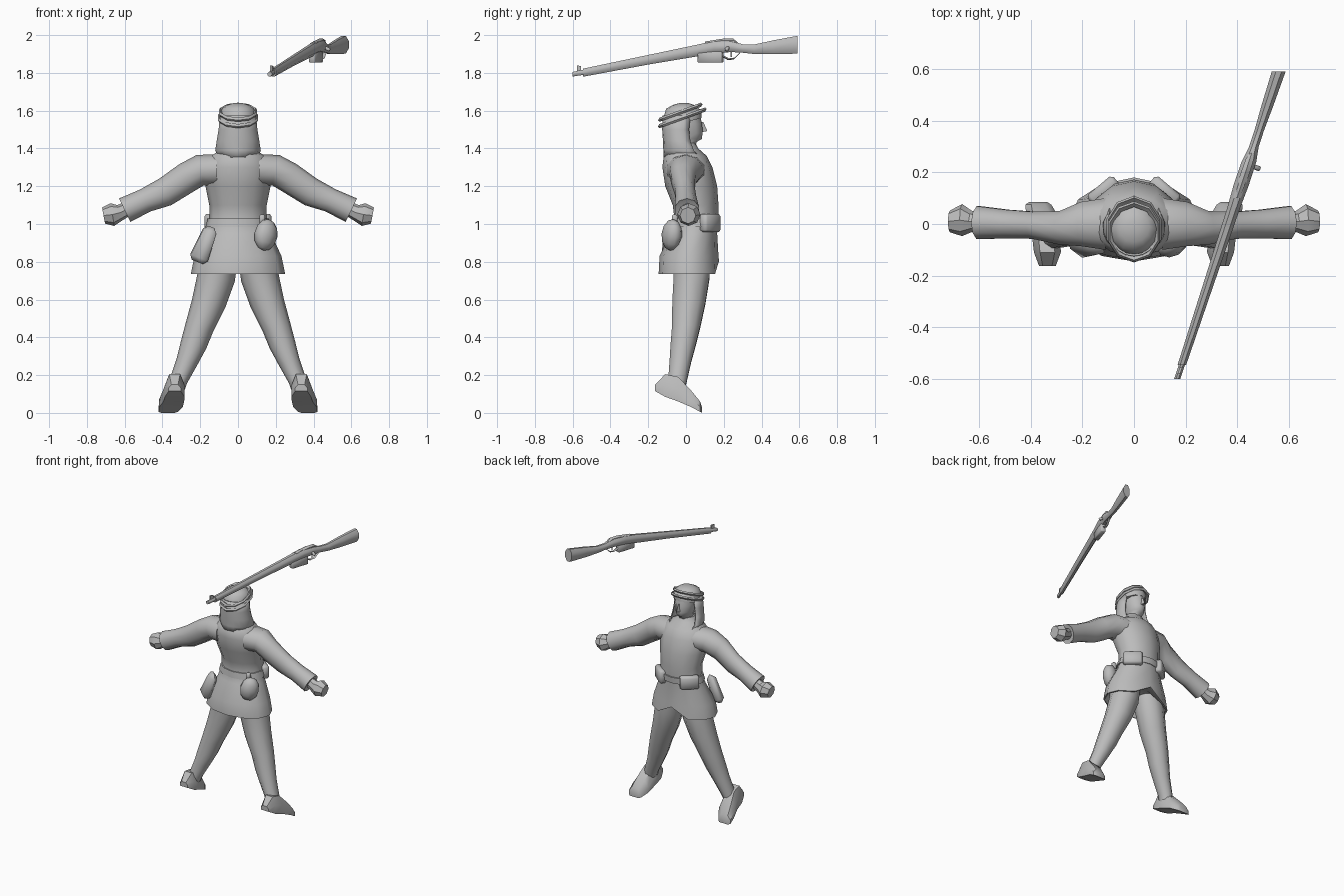
import bpy, bmesh, math
from mathutils import Vector, Matrix

grey = bpy.data.materials.new("plain grey")
grey.diffuse_color = (0.5, 0.5, 0.5, 1)


def finish(name, bm, angle=50):
    bmesh.ops.recalc_face_normals(bm, faces=bm.faces[:])
    me = bpy.data.meshes.new(name)
    bm.to_mesh(me)
    bm.free()
    me.materials.append(grey)
    ob = bpy.data.objects.new(name, me)
    bpy.context.collection.objects.link(ob)
    bpy.ops.object.select_all(action='DESELECT')
    ob.select_set(True)
    bpy.context.view_layer.objects.active = ob
    bpy.ops.object.shade_smooth_by_angle(angle=math.radians(angle))
    return ob


def loft(name, rings, closed=True, caps=True, angle=50, side=1):
    """Skin a list of point rings; side=-1 mirrors across x."""
    bm = bmesh.new()
    rows = [[bm.verts.new((p[0] * side, p[1], p[2])) for p in r] for r in rings]
    n = len(rows[0])
    for a, b in zip(rows, rows[1:]):
        for i in range(n if closed else n - 1):
            j = (i + 1) % n
            bm.faces.new((a[i], a[j], b[j], b[i]))
    if caps:
        bm.faces.new(rows[0])
        bm.faces.new(rows[-1])
    return finish(name, bm, angle)


def ring(c, u, v, n=10, start=0.0, sweep=2 * math.pi, closed=True):
    c, u, v = Vector(c), Vector(u), Vector(v)
    k = n if closed else n - 1
    return [c + u * math.cos(start + sweep * i / k) + v * math.sin(start + sweep * i / k)
            for i in range(n)]


def level(z, rx, yb, yf, n=12, **kw):
    return ring((0, (yb + yf) / 2, z), (rx, 0, 0), (0, (yf - yb) / 2, 0), n, **kw)


def block(name, size, loc, rot=(0, 0, 0), bevel=0.012, taper=1.0):
    bm = bmesh.new()
    bmesh.ops.create_cube(bm, size=1)
    for v in bm.verts:
        if v.co.z > 0:
            v.co.x *= taper
            v.co.y *= taper
        v.co = Vector((v.co.x * size[0], v.co.y * size[1], v.co.z * size[2]))
    if bevel:
        bmesh.ops.bevel(bm, geom=bm.edges[:], offset=bevel, segments=1, affect='EDGES')
    m = Matrix.Translation(loc)
    for ang, ax in zip(rot, 'XYZ'):
        m = m @ Matrix.Rotation(math.radians(ang), 4, ax)
    bm.transform(m)
    return finish(name, bm)


# Coat: flared skirt, narrow waist, shoulders and collar
coat = [level(*r) for r in [
    (0.80, 0.19, -0.10, 0.13), (0.735, 0.24, -0.14, 0.165), (0.735, 0.25, -0.145, 0.175),
    (0.83, 0.23, -0.14, 0.172), (0.95, 0.175, -0.08, 0.165), (1.02, 0.152, -0.06, 0.17),
    (1.10, 0.152, -0.07, 0.172), (1.20, 0.172, -0.11, 0.165), (1.30, 0.18, -0.125, 0.14),
    (1.36, 0.145, -0.118, 0.11), (1.40, 0.08, -0.08, 0.065), (1.43, 0.06, -0.06, 0.05)]]
for r in coat[1:3]:          # front slit in the hem
    r[3].z += 0.07
loft("coat", coat)
loft("belt", [level(0.985, 0.166, -0.07, 0.172), level(0.985, 0.172, -0.075, 0.176),
              level(1.03, 0.16, -0.07, 0.18), level(1.03, 0.15, -0.062, 0.17)], caps=False)

for s, tag in ((1, "right"), (-1, "left")):
    # Sleeve and fist
    arm = [((0.11, 0.00, 1.285), (0.00, 0, 0.085), 0.105), ((0.20, 0.00, 1.285), (0.02, 0, 0.08), 0.09),
           ((0.28, -0.015, 1.24), (0.03, 0, 0.077), 0.068), ((0.385, -0.005, 1.17), (0.032, 0, 0.07), 0.055),
           ((0.49, 0.0, 1.125), (0.028, 0, 0.058), 0.058), ((0.60, 0.005, 1.073), (0.03, 0, 0.062), 0.067),
           ((0.595, 0.005, 1.075), (0.02, 0, 0.042), 0.045)]
    loft(tag + "_sleeve", [ring(c, u, (0, w, 0), 10) for c, u, w in arm], side=s)
    fist = [((0.585, 0.01, 1.08), (0.015, 0, 0.035), 0.035), ((0.625, 0.01, 1.06), (0.015, 0, 0.04), 0.04),
            ((0.665, 0.015, 1.05), (0.01, 0, 0.06), 0.062), ((0.712, 0.01, 1.045), (0.008, 0, 0.043), 0.042)]
    loft(tag + "_hand", [ring(c, u, (0, w, 0), 8) for c, u, w in fist], side=s, angle=35)
    # Leg
    leg = [(0.095, 0.025, 0.84, 0.095, 0.105), (0.115, 0.03, 0.72, 0.098, 0.10),
           (0.155, 0.015, 0.58, 0.088, 0.092), (0.205, 0.0, 0.45, 0.074, 0.078),
           (0.235, -0.015, 0.36, 0.068, 0.07), (0.27, -0.03, 0.27, 0.056, 0.06),
           (0.315, -0.045, 0.17, 0.046, 0.052), (0.33, -0.055, 0.12, 0.043, 0.05)]
    loft(tag + "_leg", [ring((x, y, z), (a, 0, 0.25 * a), (0, b, 0), 10) for x, y, z, a, b in leg], side=s)
    # Shoe pointing down and forward: x, y, top z, bottom z, half width
    shoe = [(0.335, -0.163, 0.15, 0.115, 0.032), (0.335, -0.11, 0.205, 0.085, 0.052),
            (0.34, -0.04, 0.19, 0.06, 0.055), (0.355, 0.03, 0.115, 0.03, 0.062),
            (0.37, 0.075, 0.06, 0.005, 0.05), (0.37, 0.085, 0.03, 0.0, 0.035)]
    loft(tag + "_shoe", [[(x - w, y, b), (x + w, y, b), (x + w, y, (t + b) / 2),
                          (x + w * 0.55, y, t), (x - w * 0.55, y, t), (x - w, y, (t + b) / 2)]
                         for x, y, t, b, w in shoe], side=s, angle=40)
    # Belt pouch
    block(tag + "_pouch", (0.13, 0.055, 0.095), (0.118 * s, 0.128, 1.005), (0, 0, -40 * s))

# Canteen on the right hip, bag on the left
bm = bmesh.new()
bmesh.ops.create_uvsphere(bm, u_segments=10, v_segments=6, radius=1)
bm.transform(Matrix.Translation((0.148, -0.075, 0.942)) @ Matrix.Rotation(math.radians(32), 4, 'Z')
             @ Matrix.Rotation(math.radians(12), 4, 'Y') @ Matrix.Diagonal((0.066, 0.05, 0.085, 1)))
finish("canteen", bm)
block("canteen_cap", (0.03, 0.03, 0.05), (0.128, -0.06, 1.025), bevel=0.006)
block("hip_bag", (0.115, 0.07, 0.20), (-0.178, -0.085, 0.892), (0, 22, -35), 0.025, 0.75)

# Head, nose and face
loft("head", [level(*r, n=10) for r in [
    (1.40, 0.05, -0.06, 0.05), (1.435, 0.05, -0.06, 0.06), (1.45, 0.052, -0.08, 0.088),
    (1.48, 0.066, -0.09, 0.092), (1.53, 0.072, -0.1, 0.09), (1.59, 0.07, -0.1, 0.075)]])
loft("nose", [[(-0.014, 0.08, 1.485), (0.014, 0.08, 1.485), (0, 0.113, 1.492)],
              [(-0.006, 0.08, 1.54), (0.006, 0.08, 1.54), (0, 0.092, 1.54)]])

# Headcloth: closed crown, tilted up toward the face
crown = [level(*r) for r in [(1.54, 0.094, -0.125, 0.083), (1.585, 0.095, -0.122, 0.082),
                             (1.61, 0.085, -0.105, 0.07), (1.63, 0.06, -0.07, 0.045),
                             (1.64, 0.025, -0.035, 0.015)]]
for r in crown[:2]:
    for p in r:
        p.z += 0.25 * p.y
loft("headcloth_crown", crown)
# Open drape around the back and sides, with flaps ending in front of the shoulders
arc = dict(n=13, start=math.radians(-212), sweep=math.radians(244), closed=False)
drape = [level(*r, **arc) for r in [
    (1.575, 0.096, -0.125, 0.07), (1.50, 0.104, -0.126, 0.06), (1.44, 0.114, -0.122, 0.068),
    (1.39, 0.122, -0.12, 0.09), (1.345, 0.108, -0.118, 0.13)]]
for i in (0, 2, 4, 8, 10, 12):
    drape[-1][i].z += 0.015
cloth = loft("headcloth_drape", drape, closed=False, caps=False)
thick = cloth.modifiers.new("thickness", 'SOLIDIFY')
thick.thickness = 0.008
thick.offset = -1

# Two tilted cord rings around the crown
for name, z, y, a, b in (("lower_cord", 1.562, -0.02, 0.104, 0.121), ("upper_cord", 1.592, -0.03, 0.098, 0.11)):
    sec = [(0, -0.011), (0.008, 0.0), (0, 0.011), (-0.014, 0.0), (0, -0.011)]
    loft(name, [ring((0, y, z + h), (a + d, 0, 0), (0, b + d, 0.36 * (b + d)), 10, start=math.pi / 10)
                for d, h in sec], caps=False, angle=30)


# Rifle: everything is placed along one slanting line
def gun_x(y):
    return 0.365 + 0.33 * y


def gun_part(name, stations, n=8, dx=0, angle=45):
    """stations: y, bottom z, top z, half width"""
    loft(name, [ring((gun_x(y) + dx, y, (b + t) / 2), (w, 0, 0), (0, 0, (t - b) / 2), n, start=math.pi / n)
                for y, b, t, w in stations], angle=angle)


gun_part("rifle_body", [
    (-0.545, 1.778, 1.824, 0.018), (-0.2, 1.842, 1.897, 0.023), (0.06, 1.885, 1.952, 0.027),
    (0.15, 1.90, 1.972, 0.032), (0.24, 1.908, 1.972, 0.031), (0.30, 1.905, 1.953, 0.02),
    (0.36, 1.898, 1.952, 0.02), (0.46, 1.896, 1.975, 0.025), (0.59, 1.898, 2.0, 0.029)])
gun_part("muzzle", [(-0.6, 1.78, 1.806, 0.013), (-0.53, 1.79, 1.82, 0.013)])
gun_part("front_sight", [(-0.578, 1.79, 1.847, 0.007), (-0.555, 1.79, 1.845, 0.007)], 4)
gun_part("bolt_housing", [(0.10, 1.93, 1.966, 0.018), (0.20, 1.945, 1.982, 0.02),
                          (0.25, 1.945, 1.982, 0.018), (0.275, 1.94, 1.96, 0.012)], 6)
yaw = -math.degrees(math.atan(0.33))
block("magazine", (0.036, 0.135, 0.06), (gun_x(0.13) + 0.004, 0.13, 1.885), (0, 0, yaw), 0.004)
block("bolt_handle", (0.045, 0.018, 0.018), (gun_x(0.22) + 0.03, 0.22, 1.93), (0, 25, yaw), 0.004)
# Trigger guard bar
guard = [(0.195, 1.888), (0.225, 1.872), (0.255, 1.876), (0.285, 1.905)]
loft("trigger_guard", [ring((gun_x(y), y, z), (0.009, 0, 0), (0, 0.002, 0.005), 4) for y, z in guard])
block("trigger", (0.006, 0.008, 0.03), (gun_x(0.24), 0.24, 1.898), (0, 0, yaw), 0)
